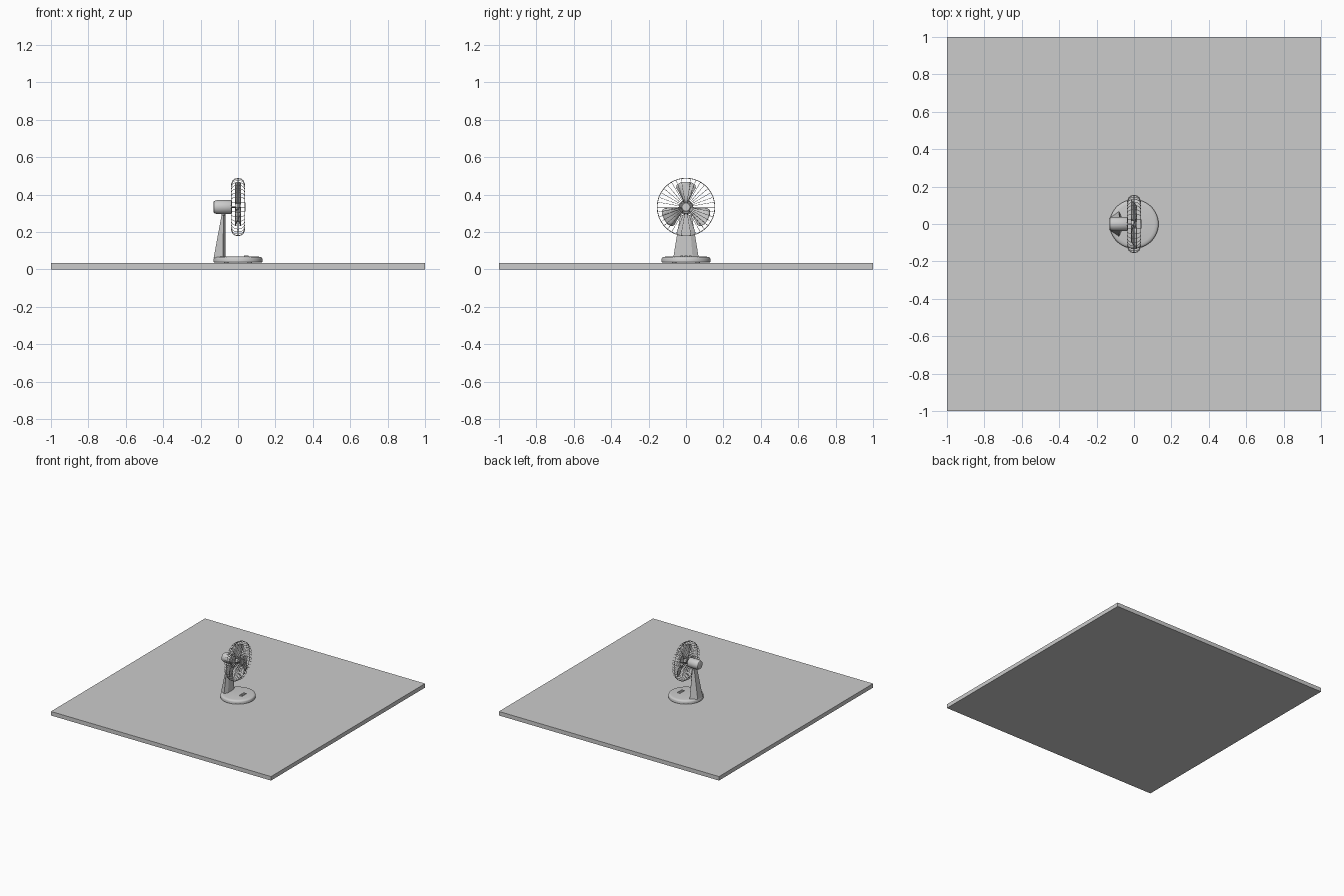
import bpy, bmesh, math
from mathutils import Matrix, Vector

if "Cube" in bpy.data.objects:
    bpy.data.objects.remove(bpy.data.objects["Cube"])

CZ = 0.333          # height of the fan axis
TOP = 0.033         # top of the slab


def make(name, bm, smooth=True):
    bmesh.ops.recalc_face_normals(bm, faces=bm.faces)
    me = bpy.data.meshes.new(name)
    bm.to_mesh(me)
    bm.free()
    ob = bpy.data.objects.new(name, me)
    bpy.context.collection.objects.link(ob)
    if smooth:
        bpy.ops.object.select_all(action='DESELECT')
        ob.select_set(True)
        bpy.context.view_layer.objects.active = ob
        bpy.ops.object.shade_smooth_by_angle(angle=math.radians(35))
    return ob


def lathe(name, profile, n, axis='Z', loc=(0, 0, 0)):
    """Closed solid of revolution from (radius, height) points, bottom to top."""
    bm = bmesh.new()
    rings = []
    for r, h in profile:
        ring = []
        for i in range(n):
            a = 2 * math.pi * i / n
            c, s = r * math.cos(a), r * math.sin(a)
            p = (c, s, h) if axis == 'Z' else (h, c, s)
            ring.append(bm.verts.new(Vector(p) + Vector(loc)))
        rings.append(ring)
    for lo, hi in zip(rings, rings[1:]):
        for i in range(n):
            j = (i + 1) % n
            bm.faces.new((lo[i], lo[j], hi[j], hi[i]))
    bm.faces.new(rings[0])
    bm.faces.new(rings[-1])
    return make(name, bm)


def wires(name, paths, radius, cyclic=False):
    """Round wires along lists of points, all in one object."""
    cu = bpy.data.curves.new(name, 'CURVE')
    cu.dimensions = '3D'
    cu.bevel_depth = radius
    cu.bevel_resolution = 1
    cu.use_fill_caps = True
    for path in paths:
        sp = cu.splines.new('POLY')
        sp.points.add(len(path) - 1)
        for pt, co in zip(sp.points, path):
            pt.co = (*co, 1)
        sp.use_cyclic_u = cyclic
    ob = bpy.data.objects.new(name, cu)
    bpy.context.collection.objects.link(ob)
    return ob


def polar(x, r, a):
    return (x, r * math.sin(a), CZ + r * math.cos(a))


# table slab
bm = bmesh.new()
bmesh.ops.create_cube(bm, size=1, matrix=Matrix.Translation((0, 0, TOP / 2)) @ Matrix.Diagonal((2, 2, TOP, 1)))
make("table_slab", bm, False)

# round base with a softened rim and four feet
lathe("base", [(0.126, TOP + 0.003), (0.131, 0.039), (0.131, 0.056), (0.128, 0.062),
               (0.121, 0.066), (0.108, 0.068)], 48)
for i in range(4):
    a = math.pi / 4 + i * math.pi / 2
    lathe("foot", [(0.012, TOP), (0.012, TOP + 0.005)], 16,
          loc=(0.09 * math.cos(a), 0.09 * math.sin(a), 0))

# row of push buttons on the base
for i in range(3):
    bm = bmesh.new()
    bmesh.ops.create_cube(bm, size=1, matrix=Matrix.Translation((0.045, (i - 1) * 0.022, 0.069))
                          @ Matrix.Diagonal((0.024, 0.014, 0.008, 1)))
    make("button", bm, False)

# tapered six-sided stand
bm = bmesh.new()
low = [(-0.13, 0.033), (-0.08, 0.068), (-0.066, 0.035)]
high = [(-0.088, 0.018), (-0.078, 0.031), (-0.068, 0.018)]
rings = []
for half, z in ((low, 0.062), (high, 0.29)):
    outline = half + [(x, -y) for x, y in reversed(half)]
    rings.append([bm.verts.new((x, y, z)) for x, y in outline])
for i in range(6):
    j = (i + 1) % 6
    bm.faces.new((rings[0][i], rings[0][j], rings[1][j], rings[1][i]))
for ring in rings:
    bm.faces.new(ring)
make("stand", bm, False)
lathe("neck", [(0.01, 0.285), (0.01, 0.305)], 20, loc=(-0.078, 0, 0))

# motor housing, shaft and blade hub
lathe("motor_housing", [(0.024, -0.132), (0.032, -0.128), (0.036, -0.118), (0.038, -0.108),
                        (0.038, -0.04), (0.034, -0.033)], 32, 'X', (0, 0, CZ))
lathe("shaft", [(0.006, -0.04), (0.006, 0.0)], 16, 'X', (0, 0, CZ))
lathe("blade_hub", [(0.02, -0.014), (0.02, 0.008), (0.014, 0.014)], 24, 'X', (0, 0, CZ))

# three twisted blades
sections = [(0.016, 0.50), (0.05, 0.42), (0.085, 0.44), (0.115, 0.47), (0.128, 0.40), (0.134, 0.24)]
for k in range(3):
    bm = bmesh.new()
    rows = []
    for r, w in sections:
        rows.append([bm.verts.new(polar(0.014 * t, r, k * math.tau / 3 + w * t))
                     for t in (-1, -0.5, 0, 0.5, 1)])
    for a, b in zip(rows, rows[1:]):
        for i in range(4):
            bm.faces.new((a[i], a[i + 1], b[i + 1], b[i]))
    blade = make("blade", bm)
    mod = blade.modifiers.new("thickness", 'SOLIDIFY')
    mod.thickness = 0.002
    mod.offset = 0

# wire cage: radial wires bent from each centre cap to the rim
bend = [(0.037, 0.02), (0.037, 0.09), (0.035, 0.125), (0.028, 0.142), (0.016, 0.151), (0.0, 0.154)]
N = 36
for side, name in ((1, "front_cage"), (-1, "rear_cage")):
    wires(name + "_wires", [[polar(side * x, r, i * math.tau / N) for x, r in bend]
                            for i in range(N)], 0.0013)
ring = [polar(0, 0.154, i * math.tau / 72) for i in range(72)]
wires("cage_rim", [ring], 0.0022, True)

# centre caps of the cage
lathe("front_cap", [(0.025, 0.034), (0.025, 0.038), (0.021, 0.041)], 24, 'X', (0, 0, CZ))
lathe("rear_cap", [(0.03, -0.04), (0.03, -0.034)], 24, 'X', (0, 0, CZ))
